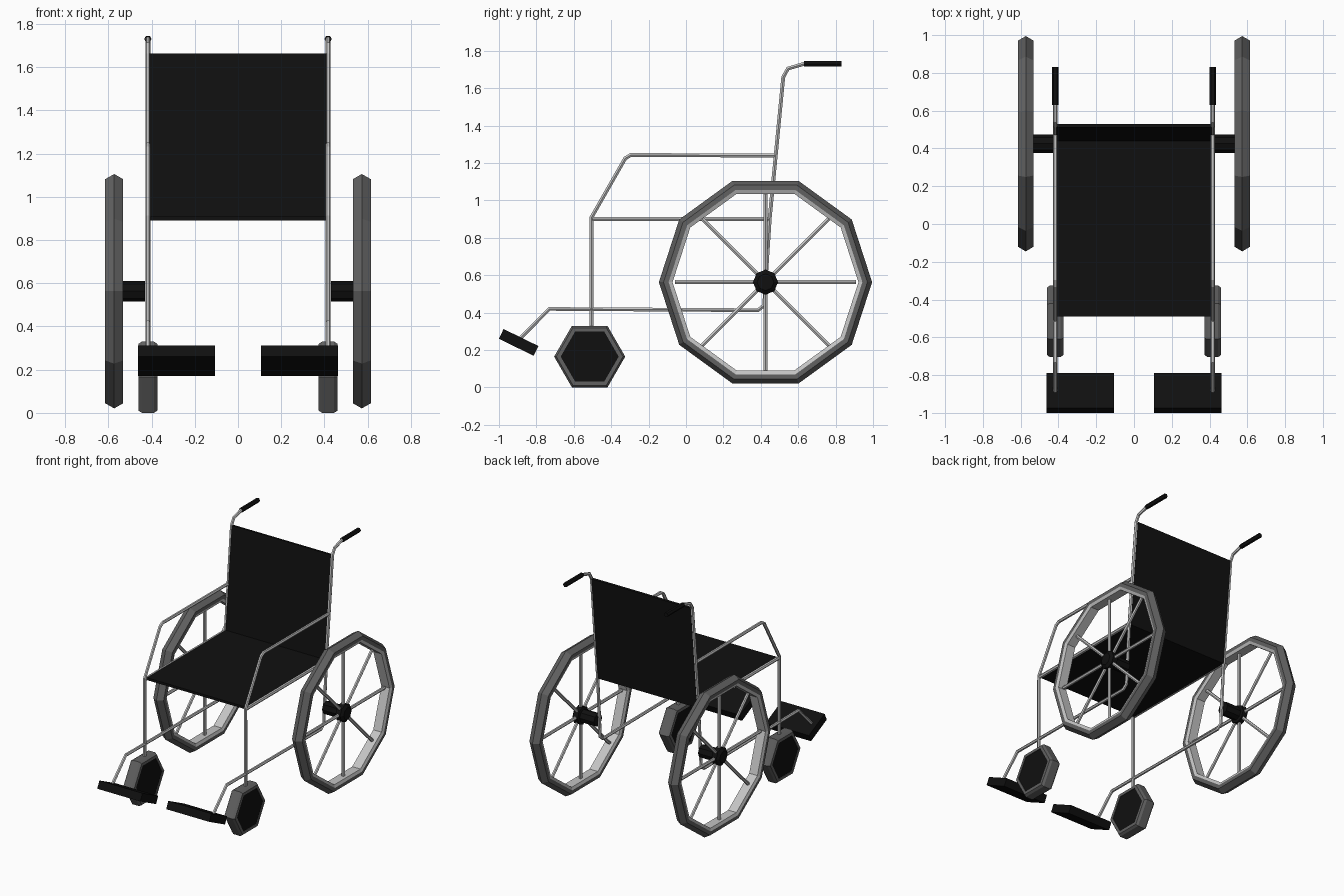
import bpy, bmesh, math
from mathutils import Vector, Matrix

if "Cube" in bpy.data.objects:
    bpy.data.objects.remove(bpy.data.objects["Cube"])


def material(name, v):
    m = bpy.data.materials.new(name)
    m.diffuse_color = (v, v, v, 1)
    m.use_nodes = True
    m.node_tree.nodes["Principled BSDF"].inputs["Base Color"].default_value = m.diffuse_color
    return m


BLACK = material("black fabric and plastic", 0.005)
RUBBER = material("grey rubber", 0.12)
METAL = material("light metal", 0.55)


def finish(name, bm, mats):
    bmesh.ops.recalc_face_normals(bm, faces=bm.faces)
    me = bpy.data.meshes.new(name)
    bm.to_mesh(me)
    bm.free()
    for m in mats:
        me.materials.append(m)
    ob = bpy.data.objects.new(name, me)
    bpy.context.collection.objects.link(ob)
    return ob


def lathe(name, profile, n, centre, mats, seg_mat=None, closed=True):
    """Spin a (radius, x) profile around the x axis; open profiles get end caps."""
    bm = bmesh.new()
    rings = []
    for r, x in profile:
        rings.append([bm.verts.new((centre[0] + x,
                                    centre[1] + r * math.cos(2 * math.pi * i / n),
                                    centre[2] + r * math.sin(2 * math.pi * i / n)))
                      for i in range(n)])
    k = len(profile)
    for j in range(k if closed else k - 1):
        a, b = rings[j], rings[(j + 1) % k]
        for i in range(n):
            f = bm.faces.new((a[i], a[(i + 1) % n], b[(i + 1) % n], b[i]))
            f.material_index = seg_mat[j] if seg_mat else 0
    if not closed:
        bm.faces.new(rings[0])
        bm.faces.new(rings[-1])
    return finish(name, bm, mats)


def tube(name, pts, r, mat, res=1):
    """Faceted pipe along a list of points."""
    cu = bpy.data.curves.new(name, 'CURVE')
    cu.dimensions = '3D'
    cu.bevel_depth = r
    cu.bevel_resolution = res
    cu.use_fill_caps = True
    sp = cu.splines.new('POLY')
    sp.points.add(len(pts) - 1)
    for p, c in zip(sp.points, pts):
        p.co = (*c, 1)
    sp.use_smooth = False
    tmp = bpy.data.objects.new(name + "_path", cu)
    bpy.context.collection.objects.link(tmp)
    me = bpy.data.meshes.new_from_object(
        tmp.evaluated_get(bpy.context.evaluated_depsgraph_get()))
    bpy.data.objects.remove(tmp)
    me.materials.clear()
    me.materials.append(mat)
    for p in me.polygons:
        p.use_smooth = False
        p.material_index = 0
    ob = bpy.data.objects.new(name, me)
    bpy.context.collection.objects.link(ob)
    return ob


def box(name, size, centre, tilt, mat):
    bm = bmesh.new()
    m = (Matrix.Translation(centre) @ Matrix.Rotation(tilt, 4, 'X')
         @ Matrix.Diagonal((*size, 1)))
    bmesh.ops.create_cube(bm, size=1, matrix=m)
    return finish(name, bm, [mat])


FX = 0.417                          # frame side position
WX, WY, WZ = 0.573, 0.425, 0.563    # big wheel centre

for s, side in ((-1, "left"), (1, "right")):
    def path(yz, x=FX):
        return [(s * x, y, z) for y, z in yz]

    # big wheel: rubber tyre with a metal inner rim
    lathe(side + "_wheel",
          [(0.57, 0), (0.545, 0.042), (0.518, 0.042), (0.497, 0.034),
           (0.497, -0.034), (0.518, -0.042), (0.545, -0.042)],
          10, (s * WX, WY, WZ), [RUBBER, METAL], [0, 0, 1, 1, 1, 0, 0])
    # spokes
    for i in range(8):
        a = i * math.pi / 4
        c, d = math.cos(a), math.sin(a)
        tube(f"{side}_spoke_{i + 1}",
             path([(WY + 0.03 * c, WZ + 0.03 * d), (WY + 0.485 * c, WZ + 0.485 * d)], WX),
             0.012, METAL)
    # hub with wider flange at the wheel
    lathe(side + "_hub",
          [(0.048, -s * 0.143), (0.048, -s * 0.025), (0.067, -s * 0.02),
           (0.067, s * 0.02), (0.045, s * 0.035)],
          8, (s * WX, WY, WZ), [BLACK], closed=False)

    # front caster: tyre and solid black disc
    lathe(side + "_caster_tyre",
          [(0.19, 0.028), (0.178, 0.044), (0.155, 0.044),
           (0.155, -0.044), (0.178, -0.044), (0.19, -0.028)],
          6, (s * FX, -0.515, 0.165), [RUBBER])
    lathe(side + "_caster_disc", [(0.156, -0.04), (0.156, 0.04)],
          6, (s * FX, -0.515, 0.165), [BLACK], closed=False)

    # frame tubes
    tube(side + "_front_post_and_armrest",
         path([(-0.505, 0.25), (-0.505, 0.91), (-0.325, 1.225),
               (-0.295, 1.243), (0.475, 1.24)]), 0.012, METAL)
    tube(side + "_seat_rail", path([(-0.5, 0.9), (0.445, 0.9)]), 0.012, METAL)
    tube(side + "_lower_rail_and_back_post",
         path([(-0.89, 0.26), (-0.73, 0.42), (0.385, 0.413), (0.418, 0.44),
               (0.425, 0.56), (0.448, 0.91), (0.52, 1.66), (0.545, 1.705),
               (0.63, 1.73), (0.68, 1.73)]), 0.012, METAL)
    # push handle
    tube(side + "_push_handle", path([(0.63, 1.73), (0.832, 1.73)]), 0.017, BLACK)
    # footplate
    box(side + "_footplate", (0.356, 0.207, 0.058), (s * 0.285, -0.895, 0.241),
        math.radians(-26), BLACK)

# seat and backrest slings
box("seat", (0.82, 0.94, 0.018), (0, -0.02, 0.9), 0, BLACK)
box("backrest", (0.82, 0.018, 0.775), (0, 0.484, 1.277), -math.atan2(0.072, 0.75), BLACK)
